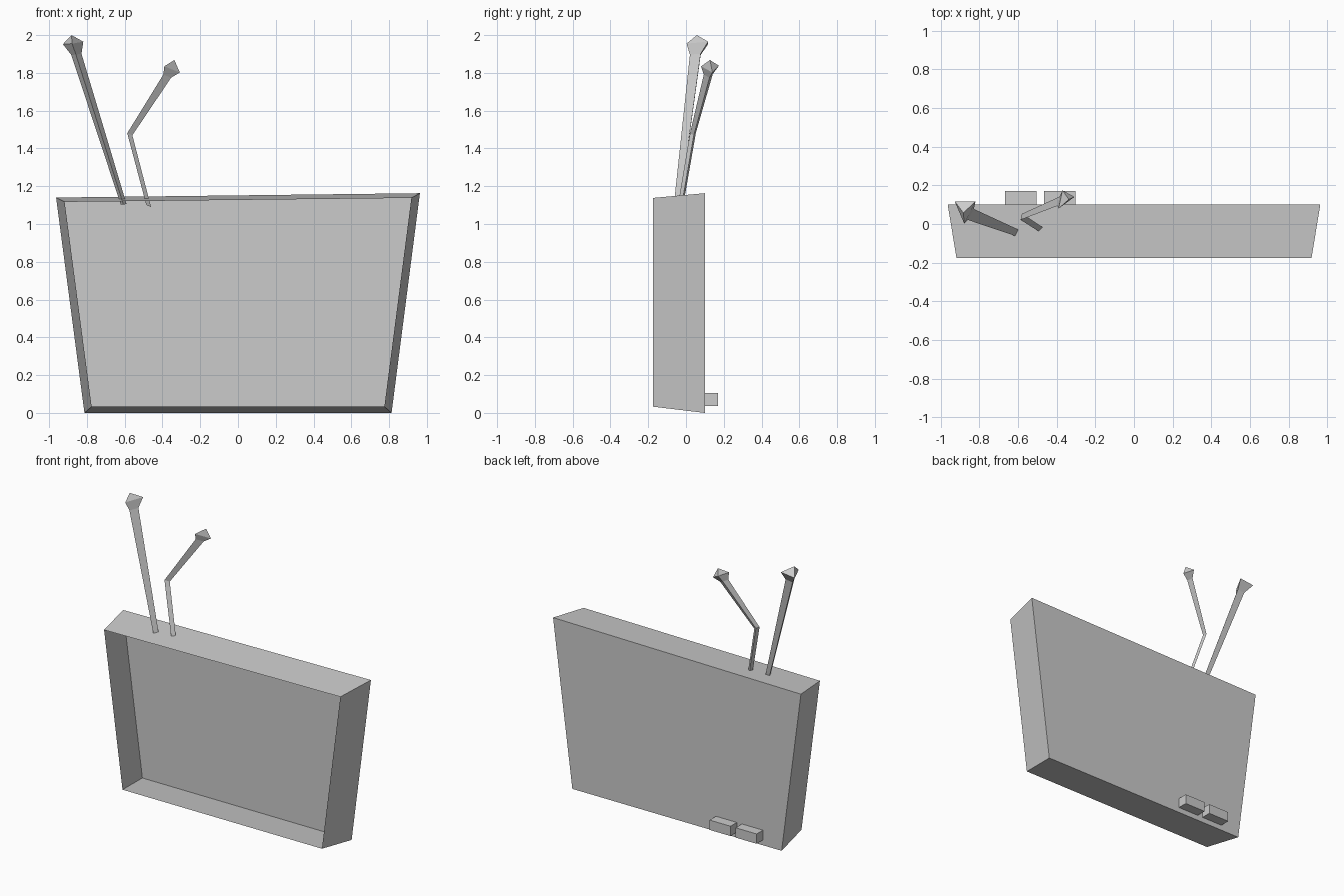
import bpy, bmesh
from mathutils import Vector

if "Cube" in bpy.data.objects:
    bpy.data.objects.remove(bpy.data.objects["Cube"])


def make_object(name, rings, caps):
    """Loft equal-sized point rings; caps lists which ring ends to close."""
    bm = bmesh.new()
    loops = [[bm.verts.new(p) for p in ring] for ring in rings]
    n = len(loops[0])
    for a, b in zip(loops, loops[1:]):
        for i in range(n):
            j = (i + 1) % n
            bm.faces.new((a[i], a[j], b[j], b[i]))
    for c in caps:
        bm.faces.new(loops[c])
    bmesh.ops.remove_doubles(bm, verts=bm.verts, dist=1e-5)
    bmesh.ops.recalc_face_normals(bm, faces=bm.faces)
    mesh = bpy.data.meshes.new(name)
    bm.to_mesh(mesh)
    bm.free()
    obj = bpy.data.objects.new(name, mesh)
    bpy.context.collection.objects.link(obj)
    return obj


def antenna(name, path, head, tip):
    """Three-sided rod: path holds (centre, scale) pairs, head is the widest triangle."""
    head = [Vector(p) for p in head]
    tip = Vector(tip)
    axis = (tip - Vector(path[-1][0])).normalized()
    mid = tip - axis * 0.04
    rings = [[Vector(c) + (p - mid) * s for p in head] for c, s in path]
    make_object(name, rings + [head, [tip] * 3], [0])


# Open-fronted case: narrow front rim, back panel slightly larger
Y_FRONT, Y_BACK = -0.175, 0.1
rim = [(-0.775, 0.033), (0.775, 0.033), (0.918, 1.138), (-0.918, 1.117)]
back = [(-0.813, 0.0), (0.813, 0.0), (0.963, 1.163), (-0.963, 1.14)]
make_object("case", [[(x, Y_FRONT, z) for x, z in rim],
                     [(x, Y_BACK, z) for x, z in back]], [1])

# Two small sockets on the back panel, open where they meet it
for name, x0, x1 in (("outer_socket", -0.668, -0.505), ("inner_socket", -0.465, -0.303)):
    outline = [(x0, 0.037), (x1, 0.037), (x1, 0.106), (x0, 0.106)]
    make_object(name, [[(x, y, z) for x, z in outline] for y in (Y_BACK, 0.17)], [1])

# Straight antenna
antenna("straight_antenna",
        [((-0.605, -0.05, 1.105), 0.28), ((-0.855, 0.046, 1.9), 0.5)],
        [(-0.927, 0.117, 1.952), (-0.819, 0.117, 1.965), (-0.878, 0.003, 1.955)],
        (-0.882, 0.058, 2.0))

# Bent antenna
antenna("bent_antenna",
        [((-0.475, -0.03, 1.1), 0.3), ((-0.575, 0.035, 1.48), 0.33),
         ((-0.378, 0.115, 1.79), 0.5)],
        [(-0.308, 0.14, 1.802), (-0.37, 0.174, 1.838), (-0.39, 0.08, 1.835)],
        (-0.337, 0.127, 1.868))
